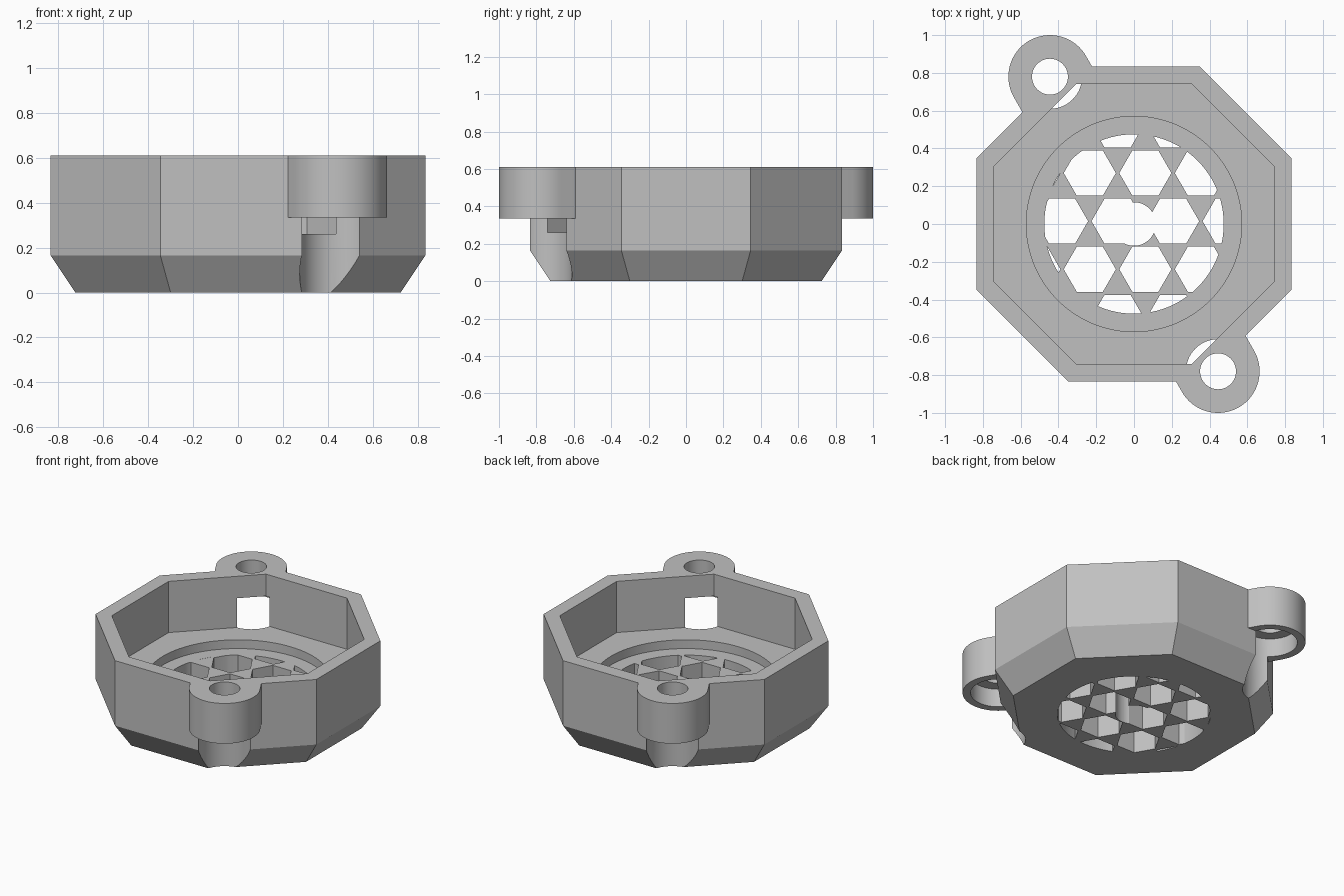
import bpy, bmesh, math
from mathutils import Matrix, Vector

cube = bpy.data.objects.get("Cube")
if cube:
    bpy.data.objects.remove(cube, do_unlink=True)

TOP = 0.61
FLOOR = 0.26        # cavity floor
SEAT = 0.20         # recessed round seat
LUG = Vector((0.445, -0.78, 0))
LUG_R = 0.22

grey = bpy.data.materials.new("mid_grey")
grey.use_nodes = True
grey.diffuse_color = (0.53, 0.53, 0.53, 1)
grey.node_tree.nodes["Principled BSDF"].inputs["Base Color"].default_value = (0.53, 0.53, 0.53, 1)


def make(name, bm):
    bmesh.ops.recalc_face_normals(bm, faces=bm.faces)
    mesh = bpy.data.meshes.new(name)
    bm.to_mesh(mesh)
    bm.free()
    mesh.materials.append(grey)
    ob = bpy.data.objects.new(name, mesh)
    bpy.context.collection.objects.link(ob)
    return ob


def loft(bm, rings):
    """Skin a stack of equal-length point rings and cap both ends."""
    rows = [[bm.verts.new(p) for p in ring] for ring in rings]
    n = len(rows[0])
    for a, b in zip(rows, rows[1:]):
        for i in range(n):
            j = (i + 1) % n
            bm.faces.new((a[i], a[j], b[j], b[i]))
    bm.faces.new(rows[0][::-1])
    bm.faces.new(rows[-1])


def ring(r, z, n, centre=(0, 0), turn=0.0):
    return [(centre[0] + r * math.cos(turn + math.tau * i / n),
             centre[1] + r * math.sin(turn + math.tau * i / n), z) for i in range(n)]


def octagon(apothem, z):
    return ring(apothem / math.cos(math.pi / 8), z, 8, turn=math.pi / 8)


def prism(name, r, z0, z1, n=96, centre=(0, 0)):
    bm = bmesh.new()
    loft(bm, [ring(r, z, n, centre) for z in (z0, z1)])
    return make(name, bm)


def combine(target, tool, operation):
    mod = target.modifiers.new(operation, 'BOOLEAN')
    mod.operation = operation
    mod.solver = 'EXACT'
    mod.object = tool
    bpy.context.view_layer.objects.active = target
    bpy.ops.object.modifier_apply(modifier=mod.name)
    bpy.data.objects.remove(tool, do_unlink=True)


# Octagonal shell with a tapered foot
bm = bmesh.new()
loft(bm, [octagon(0.725, 0), octagon(0.835, 0.165), octagon(0.835, TOP)])
housing = make("housing", bm)

# Mounting lugs: half-round tabs running inward to the wall
for side in (1, -1):
    c = LUG * side
    inward = -c.normalized()
    across = Vector((-inward.y, inward.x, 0))
    outline = []
    for i in range(49):
        a = math.pi * i / 48
        outline.append(c + LUG_R * (math.cos(a) * across - math.sin(a) * inward))
    outline += [c + inward * 0.25 - across * LUG_R, c + inward * 0.25 + across * LUG_R]
    bm = bmesh.new()
    loft(bm, [[(p.x, p.y, z) for p in outline] for z in (0.335, TOP)])
    combine(housing, make("lug", bm), 'UNION')

# Open cavity and round seat
bm = bmesh.new()
loft(bm, [octagon(0.74, FLOOR), octagon(0.74, TOP + 0.1)])
combine(housing, make("cavity_cutter", bm), 'DIFFERENCE')
combine(housing, prism("seat_cutter", 0.57, SEAT, FLOOR + 0.1), 'DIFFERENCE')

# Screw holes and the wide clearance bores beneath them
for side in (1, -1):
    c = LUG * side
    combine(housing, prism("bore_cutter", 0.17, -0.1, 0.46, 64, c), 'DIFFERENCE')
    combine(housing, prism("screw_cutter", 0.095, 0.4, TOP + 0.1, 48, c), 'DIFFERENCE')

# Grille of staggered hexagonal openings, trimmed to a circle
PITCH = 0.294
bm = bmesh.new()
for row in range(-2, 3):
    for col in range(-2, 3):
        x = -0.087 + PITCH * (col + 0.5 * (row % 2))
        y = 0.015 + PITCH * math.sqrt(0.75) * row
        if math.hypot(x, y) < 0.61:
            loft(bm, [ring(0.138, z, 6, (x, y)) for z in (-0.1, SEAT + 0.03)])
openings = make("openings_cutter", bm)
combine(openings, prism("trim", 0.475, -0.05, SEAT + 0.02), 'INTERSECT')
combine(housing, openings, 'DIFFERENCE')

# Central round hole
combine(housing, prism("centre_cutter", 0.115, -0.1, SEAT + 0.04, 48), 'DIFFERENCE')

# Smooth the round walls, keep the corners sharp
bpy.ops.object.select_all(action='DESELECT')
housing.select_set(True)
bpy.context.view_layer.objects.active = housing
bpy.ops.object.shade_smooth_by_angle(angle=math.radians(20))
